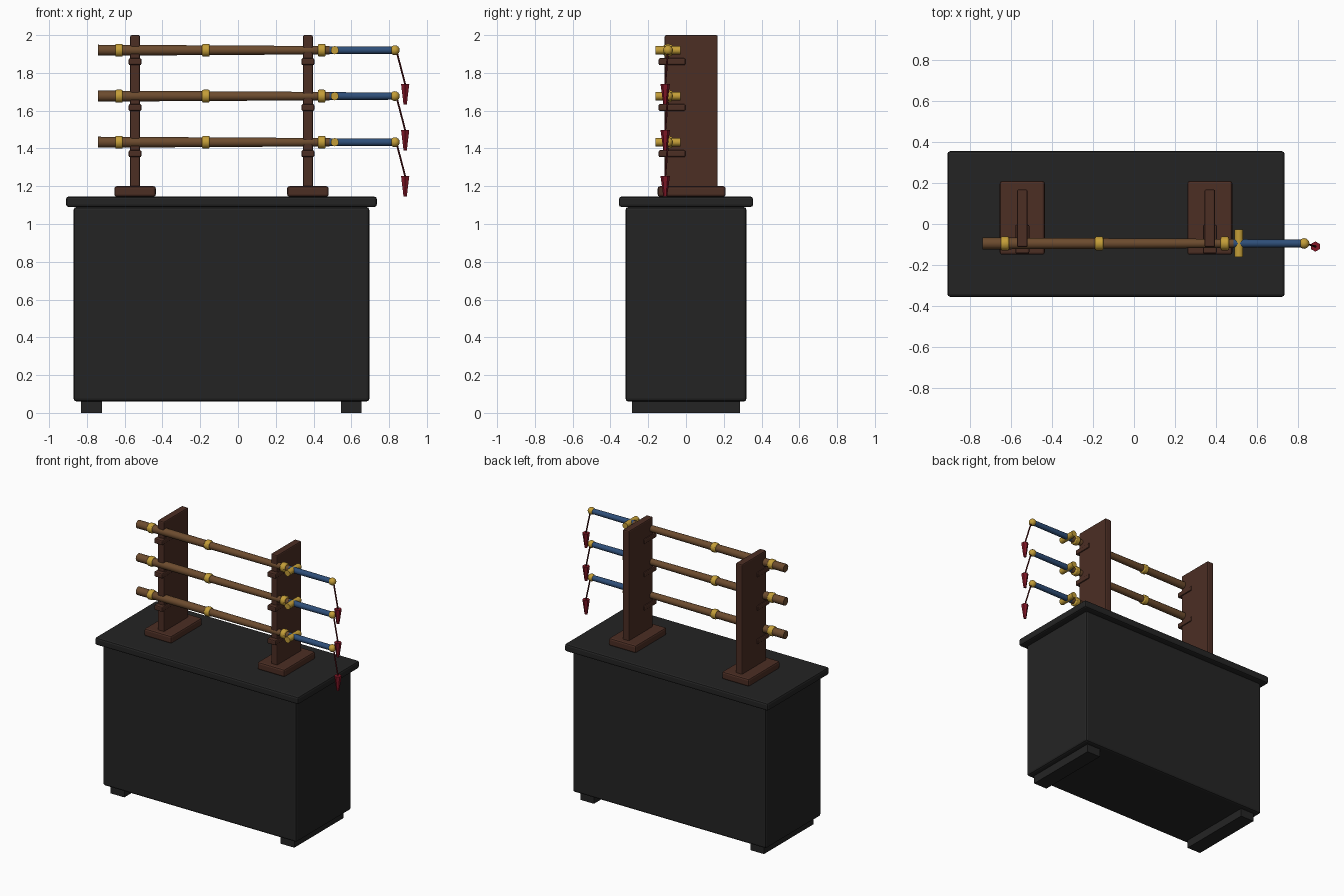
import bpy
import math
from mathutils import Vector

if "Cube" in bpy.data.objects:
    bpy.data.objects.remove(bpy.data.objects["Cube"], do_unlink=True)


def material(name, rgb):
    linear = [((c / 255 + 0.055) / 1.055) ** 2.4 for c in rgb] + [1.0]
    mat = bpy.data.materials.new(name)
    mat.use_nodes = True
    mat.diffuse_color = linear
    mat.node_tree.nodes["Principled BSDF"].inputs["Base Color"].default_value = linear
    return mat


BLACK = material("black lacquer", (36, 36, 36))
DARK_WOOD = material("dark wood", (76, 46, 36))
SHEATH = material("brown sheath", (108, 75, 46))
GOLD = material("gold", (196, 158, 56))
BLUE = material("blue grip", (46, 78, 120))
RED = material("red tassel", (130, 22, 38))
CORD = material("dark red cord", (84, 22, 26))


def finish(name, mat, bevel=0, smooth=False):
    obj = bpy.context.object
    obj.name = name
    obj.data.materials.append(mat)
    if bevel:
        mod = obj.modifiers.new("bevel", "BEVEL")
        mod.width = bevel
        mod.segments = 2
    if smooth:
        bpy.ops.object.shade_smooth_by_angle(angle=math.radians(40))
    return obj


def box(name, low, high, mat, bevel=0):
    low, high = Vector(low), Vector(high)
    bpy.ops.mesh.primitive_cube_add(size=1, location=(low + high) / 2)
    bpy.context.object.scale = high - low
    bpy.ops.object.transform_apply(location=False, rotation=False, scale=True)
    return finish(name, mat, bevel)


def rod(name, start, end, r1, r2, mat, sides=12, bevel=0, smooth=True):
    start, end = Vector(start), Vector(end)
    axis = end - start
    bpy.ops.mesh.primitive_cone_add(
        vertices=sides, radius1=r1, radius2=r2, depth=axis.length,
        location=(start + end) / 2,
        rotation=axis.to_track_quat("Z", "Y").to_euler())
    return finish(name, mat, bevel, smooth)


# Cabinet with overhanging top and two runner feet
box("cabinet_body", (-0.87, -0.32, 0.06), (0.695, 0.32, 1.09), BLACK, 0.015)
box("cabinet_top", (-0.91, -0.355, 1.09), (0.735, 0.355, 1.145), BLACK, 0.013)
for side, x in (("right", -0.775), ("left", 0.6)):
    box(side + "_foot", (x - 0.055, -0.285, 0), (x + 0.055, 0.285, 0.07), BLACK)

# Two rack uprights, each with a base and three rests
SWORD_Y = -0.095
HEIGHTS = (1.433, 1.677, 1.92)
for side, x in (("right", -0.545), ("left", 0.37)):
    box(side + "_stand_base", (x - 0.11, -0.15, 1.145), (x + 0.11, 0.21, 1.2),
        DARK_WOOD, 0.012)
    box(side + "_upright", (x - 0.026, -0.113, 1.19), (x + 0.026, 0.168, 2.0),
        DARK_WOOD, 0.008)
    for i, z in enumerate(HEIGHTS):
        box(f"{side}_rest_{i}", (x - 0.034, -0.145, z - 0.079),
            (x + 0.034, -0.003, z - 0.042), DARK_WOOD, 0.008)

# Three sheathed swords lying across the rests
for i, z in enumerate(HEIGHTS):
    def at(x, dy=0, dz=0):
        return (x, SWORD_Y + dy, z + dz)

    rod(f"sheath_{i}", at(-0.74), at(0.485), 0.029, 0.022, SHEATH)
    for j, (x, r) in enumerate(((-0.63, 0.035), (-0.17, 0.034), (0.443, 0.034))):
        rod(f"sheath_band_{i}_{j}", at(x - 0.02), at(x + 0.02), r, r, GOLD, bevel=0.007)
    rod(f"guard_{i}", at(0.512, -0.067), at(0.512, 0.067), 0.022, 0.022, GOLD, sides=10)
    rod(f"grip_{i}", at(0.485), at(0.83), 0.021, 0.019, BLUE)
    bpy.ops.mesh.primitive_uv_sphere_add(segments=12, ring_count=8, radius=0.026,
                                         location=at(0.83))
    finish(f"pommel_{i}", GOLD, smooth=True)

    # Hanging cord and tassel
    knot = at(0.885, -0.015, -0.18)
    rod(f"cord_{i}", at(0.838), knot, 0.005, 0.005, CORD, sides=6)
    rod(f"tassel_{i}", at(0.885, -0.015, -0.288), knot, 0.01, 0.025, RED,
        sides=6, smooth=False)
